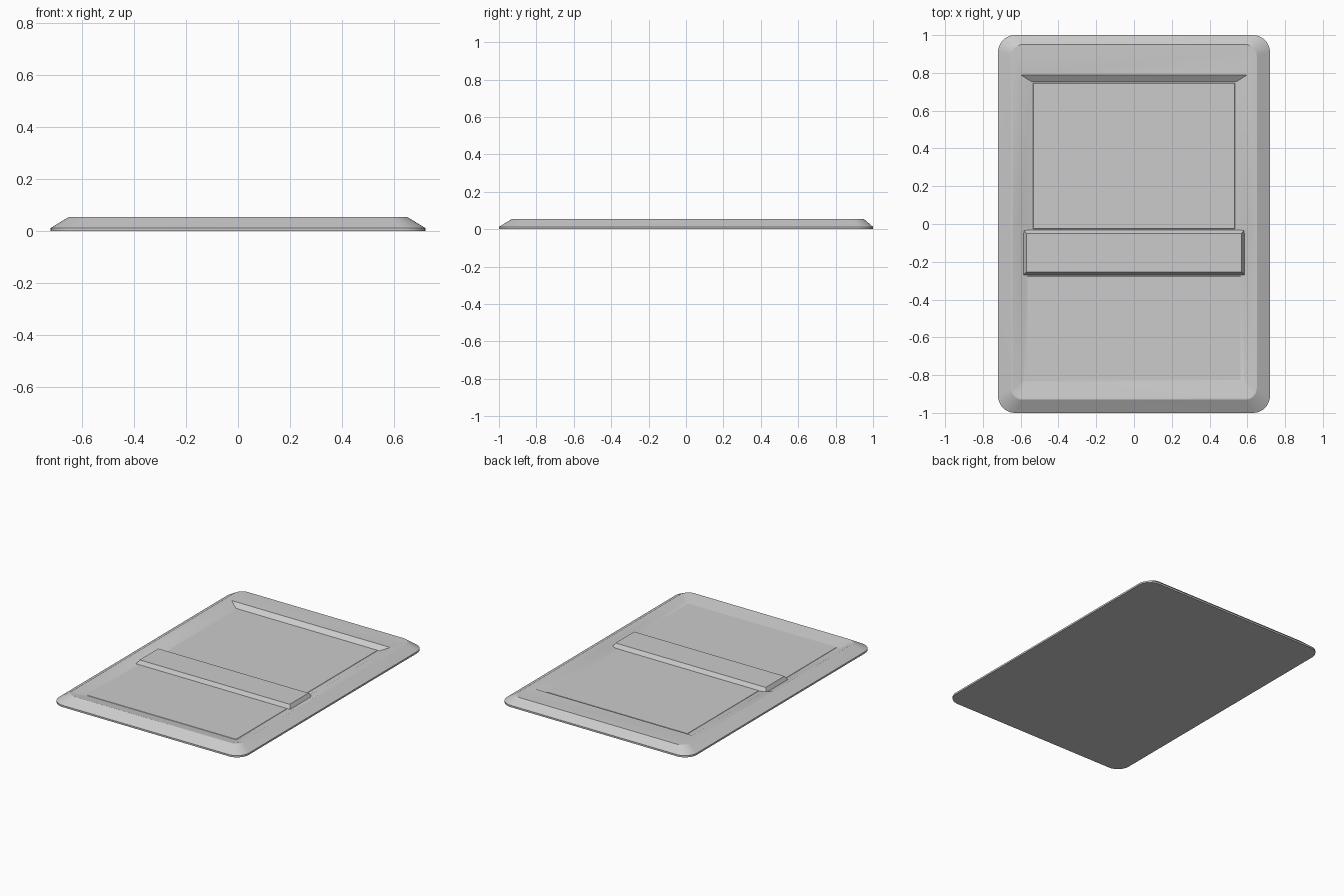
import bpy, bmesh, math
from mathutils import Vector

if "Cube" in bpy.data.objects:
    bpy.data.objects.remove(bpy.data.objects["Cube"])


def rounded(points, radii, seg=8):
    """Polygon (counter-clockwise) with each convex corner rounded by its radius."""
    out, n = [], len(points)
    for i, r in enumerate(radii):
        p = Vector(points[i])
        if r == 0:
            out.append(p)
            continue
        a = (Vector(points[i - 1]) - p).normalized()
        b = (Vector(points[(i + 1) % n]) - p).normalized()
        for k in range(seg + 1):
            t = k / seg * math.pi / 2
            out.append(p + a * r * (1 - math.sin(t)) + b * r * (1 - math.cos(t)))
    return out


def rect(x, y0, y1, r=0):
    return rounded([(x, y0), (x, y1), (-x, y1), (-x, y0)], [r] * 4)


def mirrored(half):
    """Close a right-hand outline (front to back) with its mirror image."""
    return half + [(-x, y) for x, y in reversed(half)]


def loft(name, rings):
    """Closed solid through (outline, z) rings of equal point count."""
    bm = bmesh.new()
    vs = [[bm.verts.new((p[0], p[1], z)) for p in outline] for outline, z in rings]
    n = len(vs[0])
    for lo, hi in zip(vs, vs[1:]):
        for i in range(n):
            j = (i + 1) % n
            bm.faces.new((lo[i], lo[j], hi[j], hi[i]))
    bm.faces.new(vs[0][::-1])
    bm.faces.new(vs[-1])
    bmesh.ops.recalc_face_normals(bm, faces=bm.faces)
    me = bpy.data.meshes.new(name)
    bm.to_mesh(me)
    bm.free()
    ob = bpy.data.objects.new(name, me)
    bpy.context.collection.objects.link(ob)
    return ob


TOP, FLOOR = 0.055, 0.03

# Rounded tray with short upright lip and sloped outer edge
tray = loft("tray_body", [
    (rect(0.72, -1.0, 1.0, 0.09), 0.0),
    (rect(0.72, -1.0, 1.0, 0.09), 0.012),
    (rect(0.65, -0.93, 0.95, 0.06), TOP),
])

# Stepped recess with sloped walls: narrow at the back, wide at the front
radii = [0.05, 0, 0, 0, 0, 0, 0, 0.05]
radii_floor = [0.005, 0, 0, 0, 0, 0, 0, 0.005]
upper = mirrored([(0.64, -0.92), (0.64, -0.03), (0.60, 0.0), (0.60, 0.79)])
lower = mirrored([(0.585, -0.835), (0.585, -0.05), (0.545, -0.025), (0.545, 0.755)])
rim = rounded(upper, radii)
base = rounded(lower, radii_floor)
cutter = loft("recess_cutter", [(base, FLOOR), (rim, TOP), (rim, TOP + 0.05)])
cutter.hide_render = True
cut = tray.modifiers.new("recess", 'BOOLEAN')
cut.object = cutter
cut.operation = 'DIFFERENCE'
cut.solver = 'EXACT'
bpy.context.view_layer.objects.active = tray
tray.select_set(True)
bpy.ops.object.modifier_apply(modifier=cut.name)
bpy.data.objects.remove(cutter)
bpy.ops.object.shade_smooth_by_angle(angle=math.radians(25))

# Raised cross bar between the two panels
loft("cross_bar", [(rect(0.585, -0.27, -0.03), FLOOR - 0.001),
                   (rect(0.57, -0.253, -0.05), TOP)])

# Thin panels lying in the two recesses
for name, x, y0, y1 in (("back_panel", 0.535, -0.027, 0.748),
                        ("front_panel", 0.566, -0.275, -0.828)):
    lo, hi = min(y0, y1), max(y0, y1)
    loft(name, [(rect(x, lo, hi), FLOOR - 0.001),
                (rect(x - 0.003, lo + 0.003, hi - 0.003), FLOOR + 0.002)])
